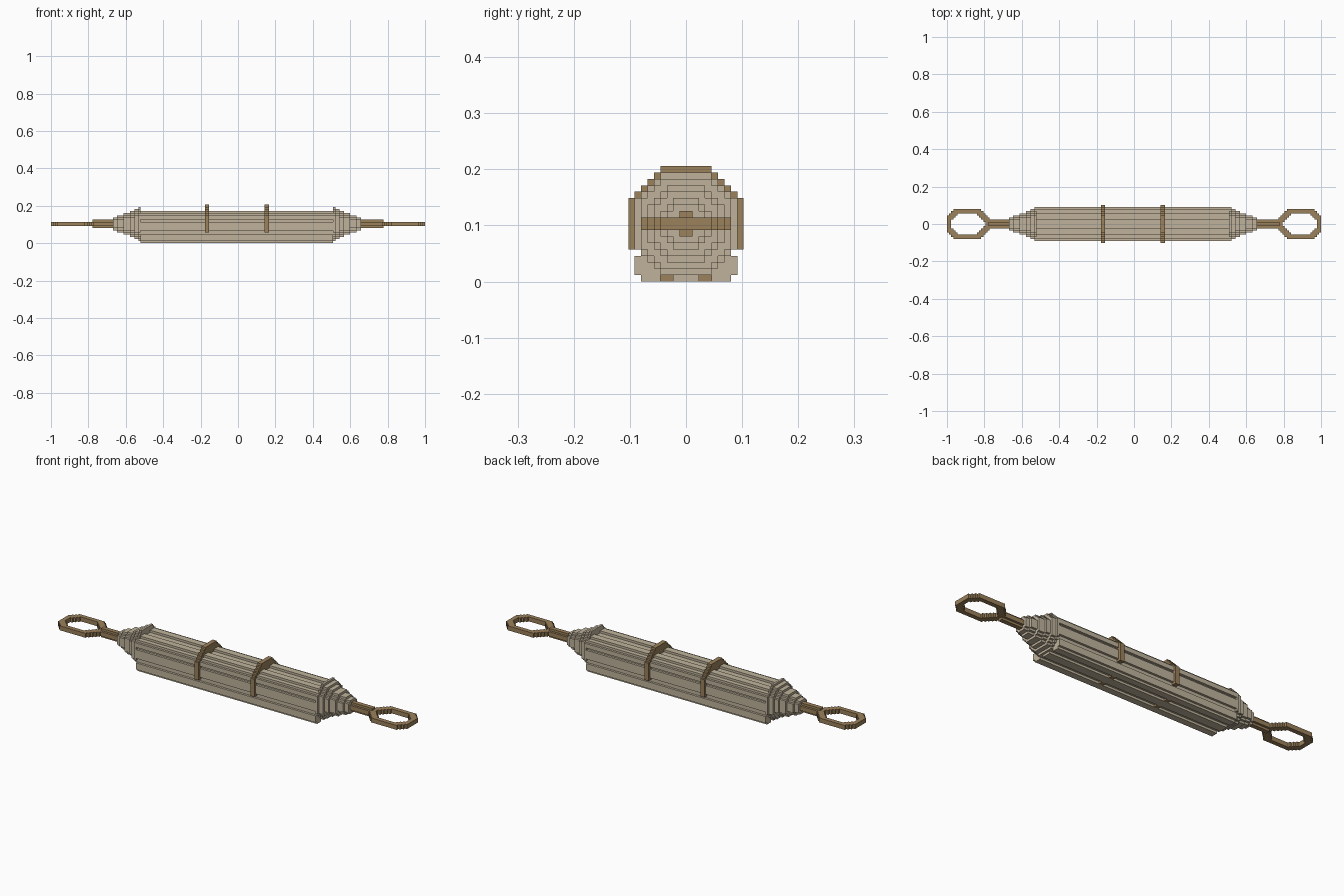
import bpy
import bmesh
from mathutils import Vector

U = 2 / 175        # one block of the stepped style
AXIS = 9           # height of the long axis, in blocks
MID = -0.5         # lengthwise middle of the bundle, in blocks

cube = bpy.data.objects.get("Cube")
if cube:
    bpy.data.objects.remove(cube, do_unlink=True)


def material(name, rgb):
    m = bpy.data.materials.new(name)
    m.use_nodes = True
    m.diffuse_color = (*rgb, 1)
    m.node_tree.nodes["Principled BSDF"].inputs["Base Color"].default_value = (*rgb, 1)
    return m


cloth = material("pale_cloth", (0.52, 0.45, 0.33))
rope = material("brown_rope", (0.33, 0.22, 0.105))


def add_prism(bm, outline, place, depth):
    """Extrude a flat outline; place maps its 2D points into space."""
    face = bm.faces.new([bm.verts.new(Vector(place(a, b)) * U) for a, b in outline])
    new = bmesh.ops.extrude_face_region(bm, geom=[face])["geom"]
    moved = [v for v in new if isinstance(v, bmesh.types.BMVert)]
    bmesh.ops.translate(bm, verts=moved, vec=Vector(depth) * U)


def finish(bm, name, mat):
    bmesh.ops.recalc_face_normals(bm, faces=bm.faces)
    mesh = bpy.data.meshes.new(name)
    bm.to_mesh(mesh)
    bm.free()
    mesh.materials.append(mat)
    bpy.context.collection.objects.link(bpy.data.objects.new(name, mesh))


def mirrored(half):
    """Close a half outline by reflecting it across the middle."""
    return half + [(-a, b) for a, b in reversed(half) if a > 0]


def stepped(widths, start):
    """Half outline of a stack of rows with the given half widths."""
    half = []
    for i, w in enumerate(widths):
        if half and half[-1][0] == w:
            half.pop()
        else:
            half.append((w, start + i))
        half.append((w, start + i + 1))
    return half


def disc(r, low=None):
    """Stepped octagon of radius r around the long axis, cut off below low."""
    rows = [min(r, int(1.43 * r) - k) for k in range(r)]
    rows = rows[::-1] + rows
    bottom = AXIS - r
    skip = max(0, (low or bottom) - bottom)
    return mirrored(stepped(rows[skip:], bottom + skip))


def along_x(bm, outline, x0, x1):
    add_prism(bm, outline, lambda y, z: (x0, y, z), (x1 - x0, 0, 0))


# Ribbed bundle with two grooves underneath
bundle = mirrored([
    (2, 0), (2, 1), (4, 1), (4, 0), (7, 0), (7, 1), (8, 1), (8, 4),
    (7, 4), (7, 6), (8, 6), (8, 10), (7, 10), (7, 11), (8, 11), (8, 13),
    (7, 13), (7, 14), (5, 14), (5, 15), (2, 15), (2, 14)])
bm = bmesh.new()
along_x(bm, bundle, MID - 45, MID + 45)
finish(bm, "ribbed_bundle", cloth)

# Straps over the bundle, showing again in the grooves below
for name, x in (("right_strap", MID - 14), ("left_strap", MID + 14)):
    bm = bmesh.new()
    along_x(bm, disc(9, 5), x - 1, x + 1)
    for s in (-1, 1):
        along_x(bm, [(2 * s, 0), (4 * s, 0), (4 * s, 1), (2 * s, 1)], x - 1, x + 1)
    finish(bm, name, rope)

# Stepped end cones, rods and flat loops
steps = [(8, 0, 1), (7, 1, 3), (6, 3, 5), (5, 5, 8), (4, 8, 11), (3, 11, 13)]
outer = [3, 4, 5, 6] + [7] * 13 + [6, 5, 4]
inner = [1, 2, 3, 4] + [5] * 9 + [4, 3, 2]
for side, s in (("right", -1), ("left", 1)):
    bm = bmesh.new()
    for r, a, b in steps:
        along_x(bm, disc(r), MID + s * (45 + a), MID + s * (45 + b))
    finish(bm, side + "_end_cone", cloth)

    bm = bmesh.new()
    along_x(bm, disc(2), MID + s * 57, s * 68)
    finish(bm, side + "_rod", rope)

    # Each half of the loop runs out along the rim and back along the hole
    bm = bmesh.new()
    rim, hole = stepped(outer, 67.5), stepped(inner, 69.5)
    half = [(0, 67.5)] + rim + [(0, 87.5), (0, 85.5)] + hole[::-1] + [(0, 69.5)]
    for t in (-1, 1):
        add_prism(bm, half, lambda y, x: (s * x, t * y, AXIS - 1), (0, 0, 2))
    finish(bm, side + "_loop", rope)
